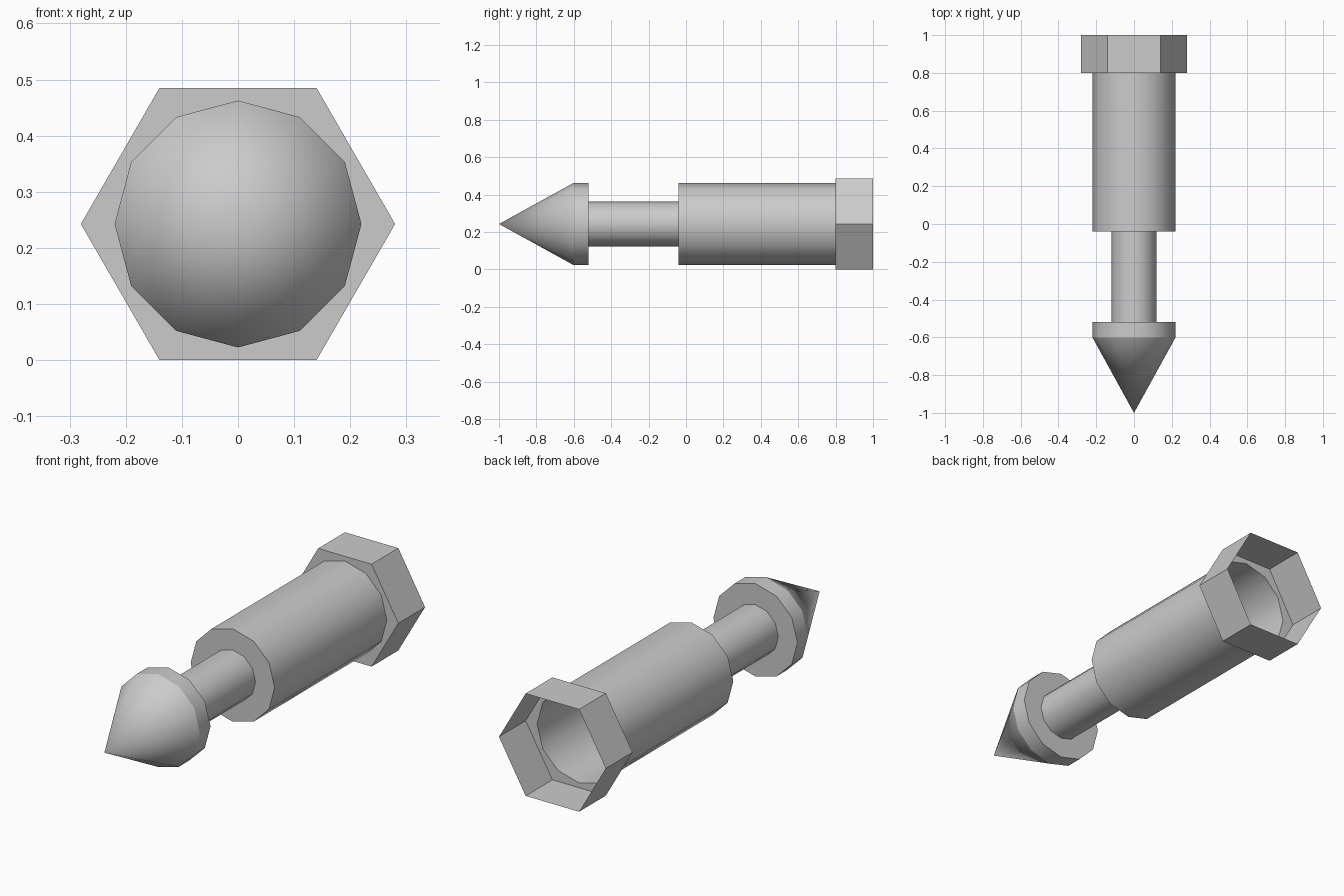
import bpy, bmesh
from math import cos, sin, pi, radians

if "Cube" in bpy.data.objects:
    bpy.data.objects.remove(bpy.data.objects["Cube"])

AXIS_Z = 0.2425   # height of the long axis
SIDES = 12


def ring(bm, y, r, n):
    """Loop of n vertices around the long axis."""
    return [bm.verts.new((r * cos(2 * pi * i / n), y, AXIS_Z + r * sin(2 * pi * i / n)))
            for i in range(n)]


def skin(bm, a, b):
    """Quads between two loops, or a fan from a point."""
    n = len(b)
    for i in range(n):
        j = (i + 1) % n
        bm.faces.new((a[0], b[i], b[j]) if len(a) == 1 else (a[i], b[i], b[j], a[j]))


def finish(bm, name):
    me = bpy.data.meshes.new(name)
    bm.to_mesh(me)
    bm.free()
    ob = bpy.data.objects.new(name, me)
    bpy.context.collection.objects.link(ob)
    bpy.ops.object.select_all(action='DESELECT')
    ob.select_set(True)
    bpy.context.view_layer.objects.active = ob
    bpy.ops.object.shade_smooth_by_angle(angle=radians(32))


def turned(name, profile, sides=SIDES):
    """Open turned shell from (y, radius) points."""
    bm = bmesh.new()
    loops = [ring(bm, y, r, sides if r > 0 else 1) for y, r in profile]
    for a, b in zip(loops, loops[1:]):
        skin(bm, a, b)
    # crisp creases where the profile turns
    for e in bm.edges:
        if abs(e.verts[0].co.y - e.verts[1].co.y) < 1e-5 and len(e.link_faces) == 2:
            e.smooth = False
    finish(bm, name)


# Pointed tip with a short rim and flat back
turned("pointed_tip", [(-1.0, 0), (-0.6, 0.22), (-0.52, 0.22), (-0.52, 0.12)])

# Thin neck
turned("neck", [(-0.52, 0.12), (-0.04, 0.12)])

# Hollow barrel with a front shoulder, open at the back
turned("barrel", [(-0.04, 0.12), (-0.04, 0.22), (0.8, 0.22)])

# Hexagonal socket: flange around the barrel and open hexagonal wall
bm = bmesh.new()
inner = ring(bm, 0.8, 0.22, SIDES)
front = ring(bm, 0.8, 0.28, 6)
back = ring(bm, 1.0, 0.28, 6)
for i in range(6):
    bm.faces.new((inner[2 * i], front[i], front[(i + 1) % 6],
                  inner[(2 * i + 2) % SIDES], inner[2 * i + 1]))
skin(bm, front, back)
finish(bm, "hex_socket")
